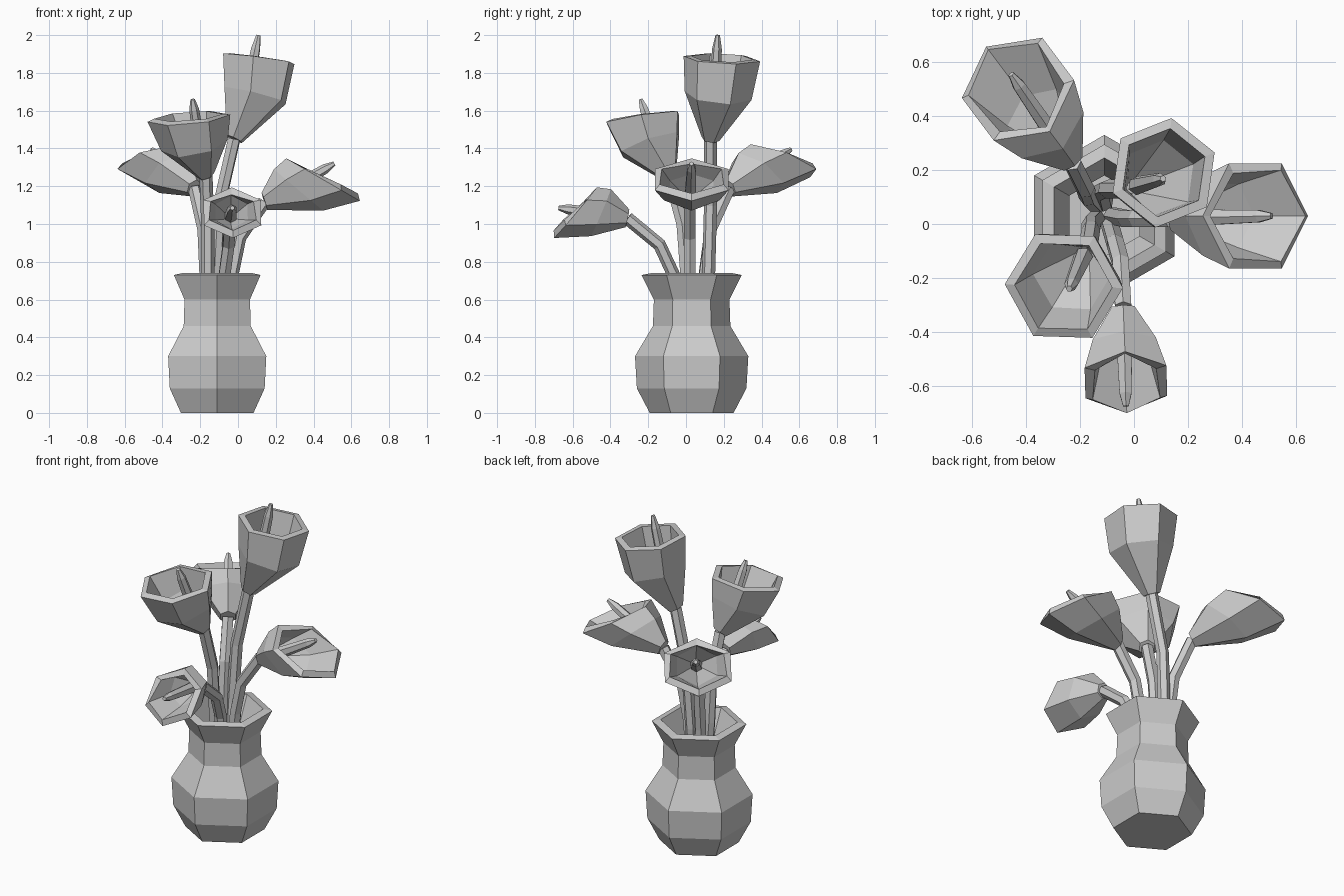
import bpy, math
from mathutils import Vector

if "Cube" in bpy.data.objects:
    bpy.data.objects.remove(bpy.data.objects["Cube"])

UP = Vector((0, 0, 1))


def ring(center, normal, radius, out, sides=6):
    # polygon whose first corner points along the outward direction
    n = Vector(normal).normalized()
    side = UP.cross(out).normalized()
    t = side.cross(n).normalized()
    s = n.cross(t)
    return [Vector(center) + radius * (math.cos(a) * t + math.sin(a) * s)
            for a in (2 * math.pi * i / sides for i in range(sides))]


def loft(name, rings, cap_end=True):
    n = len(rings[0])
    verts = [v for r in rings for v in r]
    faces = [tuple(reversed(range(n)))]
    for k in range(len(rings) - 1):
        a, b = k * n, (k + 1) * n
        faces += [(a + i, a + (i + 1) % n, b + (i + 1) % n, b + i) for i in range(n)]
    if cap_end:
        faces.append(tuple(range((len(rings) - 1) * n, len(rings) * n)))
    mesh = bpy.data.meshes.new(name)
    mesh.from_pydata(verts, [], faces)
    ob = bpy.data.objects.new(name, mesh)
    bpy.context.collection.objects.link(ob)
    return ob


def tube(name, pts, radii, out, sides=6):
    pts = [Vector(p) for p in pts]
    rings = []
    for i, p in enumerate(pts):
        d = pts[min(i + 1, len(pts) - 1)] - pts[max(i - 1, 0)]
        rings.append(ring(p, d, radii[i], out, sides))
    return loft(name, rings)


# Vase: six-sided turned profile, outside then inside
profile = [(0.222, 0), (0.29, 0.13), (0.30, 0.30), (0.205, 0.46), (0.20, 0.60),
           (0.265, 0.73), (0.215, 0.74), (0.15, 0.60), (0.155, 0.46),
           (0.25, 0.30), (0.24, 0.14), (0.19, 0.05)]
loft("vase", [ring((-0.11, 0.03, z), UP, r, Vector((0, 1, 0))) for r, z in profile])

# Flowers: outward direction, stem points (last is the cup base),
# middle ring (centre, radius, tilt), rim (centre, radius, tilt), pistil tip
flowers = [
    ("top", (0.93, 0.37),
     [(-0.11, 0.08, 0.3), (-0.12, 0.12, 0.74), (-0.10, 0.13, 1.1), (-0.02, 0.13, 1.45)],
     ((0.09, 0.17, 1.68), 0.18, 15), ((0.11, 0.19, 1.875), 0.205, 8), (0.108, 0.168, 2.0)),
    ("left", (-0.52, -0.85),
     [(-0.14, 0.02, 0.3), (-0.16, 0.0, 0.74), (-0.16, -0.02, 1.0), (-0.17, -0.09, 1.26)],
     ((-0.23, -0.19, 1.42), 0.18, 22), ((-0.26, -0.23, 1.56), 0.22, 10), (-0.24, -0.24, 1.66)),
    ("back", (-0.6, 0.8),
     [(-0.14, 0.07, 0.3), (-0.17, 0.10, 0.74), (-0.18, 0.13, 0.97), (-0.23, 0.23, 1.19)],
     ((-0.34, 0.38, 1.27), 0.165, 40), ((-0.43, 0.50, 1.335), 0.215, 24), (-0.455, 0.555, 1.395)),
    ("right", (1, 0.0),
     [(-0.08, 0.03, 0.3), (-0.03, 0.02, 0.74), (0.01, 0.02, 0.93), (0.14, 0.02, 1.12)],
     ((0.32, 0.03, 1.18), 0.17, 40), ((0.45, 0.03, 1.235), 0.225, 30), (0.51, 0.03, 1.32)),
    ("front", (0.03, -1),
     [(-0.09, 0.0, 0.3), (-0.07, -0.07, 0.74), (-0.05, -0.14, 0.89), (-0.04, -0.31, 1.03)],
     ((-0.035, -0.45, 1.06), 0.135, 67), ((-0.03, -0.585, 1.06), 0.175, 50), (-0.03, -0.675, 1.085)),
]

for name, d, path, mid, rim, tip in flowers:
    out = Vector((d[0], d[1], 0)).normalized()

    def tilted(deg):
        a = math.radians(deg)
        return out * math.sin(a) + UP * math.cos(a)

    # stem
    tube(name + "_stem", path, [0.035] * 4, out)
    # hollow cup with an oblique rim
    base = Vector(path[-1])
    rings = [ring(base, Vector(mid[0]) - base, 0.048, out)]
    rings += [ring(c, tilted(deg), r, out) for c, r, deg in (mid, rim)]
    cup = loft(name + "_flower_cup", rings, cap_end=False)
    solid = cup.modifiers.new("wall", 'SOLIDIFY')
    solid.thickness = 0.04
    solid.offset = -1
    # pistil
    tip = Vector(tip)
    root = base.lerp(Vector(mid[0]), 0.3)
    tube(name + "_pistil", [root, root.lerp(tip, 0.85), tip], [0.036, 0.026, 0.012], out)
